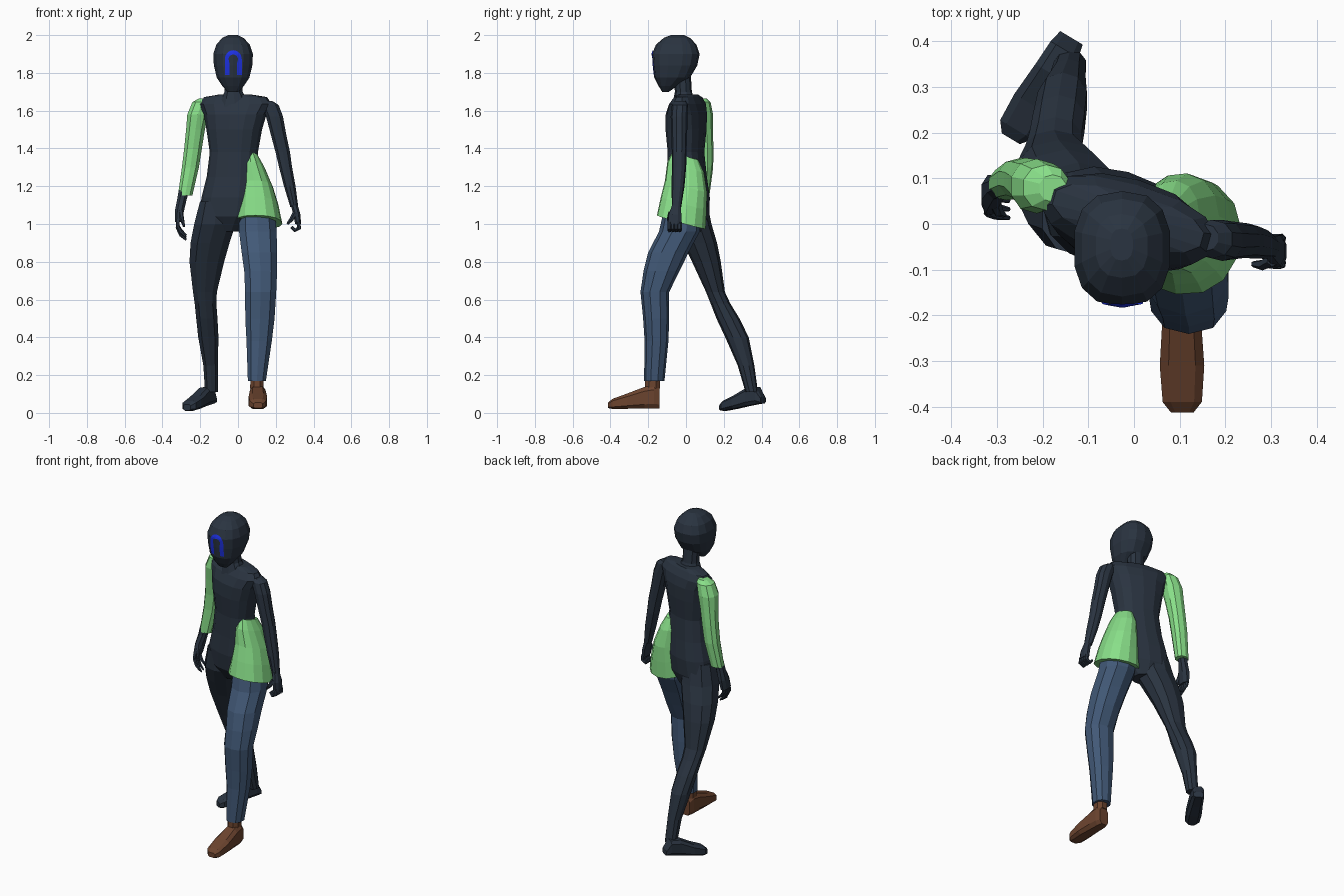
import bpy, math
from mathutils import Vector
from mathutils.bvhtree import BVHTree


def material(name, rgb):
    m = bpy.data.materials.new(name)
    m.diffuse_color = (*rgb, 1)
    return m


DARK = material("charcoal", (0.023, 0.034, 0.052))
GREEN = material("light_green", (0.25, 0.74, 0.25))
DENIM = material("denim_blue", (0.054, 0.1, 0.185))
BROWN = material("brown", (0.15, 0.058, 0.028))
BLUE = material("bright_blue", (0.012, 0.03, 0.75))


def make(name, verts, faces, mat):
    me = bpy.data.meshes.new(name)
    me.from_pydata(verts, [], faces)
    me.materials.append(mat)
    ob = bpy.data.objects.new(name, me)
    bpy.context.collection.objects.link(ob)
    return ob


def skin(name, rings, mat):
    """Bridge equal-sized point rings and cap both ends."""
    n = len(rings[0])
    verts = [p for r in rings for p in r]
    faces = [(i * n + j, i * n + (j + 1) % n, (i + 1) * n + (j + 1) % n, (i + 1) * n + j)
             for i in range(len(rings) - 1) for j in range(n)]
    faces += [tuple(reversed(range(n))), tuple(range(len(verts) - n, len(verts)))]
    ob = make(name, verts, faces, mat)
    import bmesh
    bm = bmesh.new()
    bm.from_mesh(ob.data)
    bmesh.ops.recalc_face_normals(bm, faces=bm.faces)
    bm.to_mesh(ob.data)
    bm.free()
    return ob


def oval(c, u, v, n, power=2.0):
    pts = []
    for k in range(n):
        a = 2 * math.pi * (k + 0.5) / n
        x, y = (math.copysign(abs(f) ** (2 / power), f) for f in (math.cos(a), math.sin(a)))
        pts.append(Vector(c) + u * x + v * y)
    return pts


def loft(name, rows, mat, n=10, yaw=0, power=2.2, tilt=0):
    """Level rings: z, centre x, centre y, half width, half depth."""
    s, c = math.sin(math.radians(yaw)), math.cos(math.radians(yaw))
    return skin(name, [oval((x, y, z), Vector((c, s, 0)) * rx, Vector((-s, c, -tilt)) * ry, n, power)
                       for z, x, y, rx, ry in rows], mat)


def tube(name, pts, radii, mat, n=6):
    """Round tube through points, rings square to the path."""
    pts, rings = [Vector(p) for p in pts], []
    for i, p in enumerate(pts):
        d = pts[min(i + 1, len(pts) - 1)] - pts[max(i - 1, 0)]
        u = d.cross(Vector((0.3, 1, 0.1))).normalized()
        rings.append(oval(p, u * radii[i], d.cross(u).normalized() * radii[i], n))
    return skin(name, rings, mat)


def foot(name, heel, toe, rows, mat):
    """Rings from heel to toe: distance, half width, bottom, top."""
    d = (Vector(toe) - Vector(heel)).normalized()
    side, rings = Vector((-d.y, d.x, 0)), []
    for t, w, b, top in rows:
        c = Vector((*(Vector(heel) + d * t), (b + top) / 2))
        rings.append(oval(c, side * w, Vector((0, 0, (top - b) / 2)), 8, 3.5))
    return skin(name, rings, mat)


# Head and neck
head = loft("head", [
    (1.70, -.026, -.108, .03, .018), (1.73, -.026, -.097, .058, .048),
    (1.775, -.026, -.073, .088, .095), (1.84, -.026, -.058, .104, .118),
    (1.90, -.026, -.054, .107, .126), (1.95, -.026, -.052, .09, .107),
    (1.985, -.027, -.048, .058, .07), (2.0, -.027, -.045, .025, .035)], DARK, 14, power=2.5)
loft("neck", [(1.62, -.018, -.01, .085, .065), (1.665, -.02, -.012, .068, .054),
              (1.70, -.024, -.014, .05, .045), (1.80, -.028, -.02, .05, .045)], DARK)

# Arch plate on the face, laid onto the head surface
tree = BVHTree.FromPolygons([v.co for v in head.data.vertices],
                            [p.vertices[:] for p in head.data.polygons])
arch = [(-.045, -.02, z, z) for z in (1.79, 1.81, 1.83, 1.85)]
for k in range(13):
    a = math.pi * (1 - k / 12)
    arch.append((.045 * math.cos(a), .025 * math.cos(a), 1.872 + .048 * math.sin(a), 1.872 + .025 * math.sin(a)))
arch += [(-o, -i, z, z) for o, i, z, _ in reversed(arch[:4])]
verts = []
for xo, xi, zo, zi in arch:
    for f in (0, .5, 1):
        x, z = -.025 + xo + (xi - xo) * f, zo + (zi - zo) * f
        hit = tree.ray_cast(Vector((x, -1, z)), Vector((0, 1, 0)))[0]
        verts.append(hit + Vector((0, -.004, 0)))
make("face_arch", verts, [(i * 3 + k, i * 3 + k + 1, i * 3 + k + 4, i * 3 + k + 3)
                          for i in range(len(arch) - 1) for k in (0, 1)], BLUE)

# Torso, twisted so the left side leads
loft("torso", [
    (.96, -.05, .025, .06, .06), (1.04, -.055, .015, .15, .10),
    (1.14, -.042, .01, .152, .108), (1.25, -.028, .005, .138, .098),
    (1.38, -.022, 0, .128, .09), (1.50, -.02, 0, .148, .10),
    (1.58, -.015, .002, .168, .098), (1.635, -.013, .008, .198, .08),
    (1.672, -.013, .012, .172, .055), (1.685, -.015, .012, .09, .045)],
    DARK, 14, yaw=-16, power=2.4)

# Half coat skirt over the left hip
loft("half_skirt", [
    (1.36, .072, -.005, .036, .07), (1.30, .08, -.002, .062, .098),
    (1.20, .10, 0, .085, .112), (1.11, .106, -.012, .107, .122),
    (1.01, .110, -.025, .124, .13)], GREEN, 14, yaw=-8, tilt=.28)

# Left leg, forward, with trousers
loft("left_trouser_leg", [
    (1.06, .10, -.02, .10, .10), (.96, .105, -.035, .104, .108),
    (.85, .113, -.093, .098, .107), (.75, .12, -.13, .091, .095),
    (.64, .12, -.165, .086, .076), (.50, .116, -.158, .081, .069),
    (.38, .112, -.156, .07, .063), (.17, .10, -.168, .05, .054)], DENIM)
loft("left_ankle", [(.22, .1, -.176, .037, .04), (.13, .1, -.178, .038, .043)], BROWN, 8)
foot("left_shoe", (.104, -.14), (.106, -.41), [
    (0, .032, .022, .13), (.03, .042, .02, .15), (.08, .045, .02, .14),
    (.17, .051, .02, .105), (.25, .045, .02, .075), (.273, .026, .025, .055)], BROWN)

# Right leg, trailing
loft("right_leg", [
    (1.12, -.115, .02, .09, .09), (1.0, -.122, .035, .115, .10),
    (.90, -.148, .073, .108, .091), (.80, -.165, .108, .096, .076),
    (.64, -.175, .156, .066, .05), (.58, -.172, .182, .06, .052),
    (.50, -.165, .222, .059, .061), (.40, -.157, .27, .056, .062),
    (.25, -.145, .318, .04, .044), (.11, -.14, .348, .036, .033)], DARK)
foot("right_foot", (-.137, .408), (-.265, .195), [
    (0, .03, .05, .085), (.03, .037, .045, .14), (.09, .04, .035, .135),
    (.17, .046, .02, .092), (.235, .043, .01, .065), (.258, .024, .012, .045)], DARK)

# Right arm with green sleeve
loft("right_sleeve", [
    (1.665, -.178, .078, .03, .03), (1.645, -.192, .08, .052, .05),
    (1.58, -.213, .083, .058, .06), (1.50, -.225, .09, .052, .053),
    (1.40, -.238, .098, .049, .047), (1.30, -.252, .10, .047, .044),
    (1.15, -.28, .088, .04, .036)], GREEN)
loft("right_hand", [(1.18, -.285, .085, .03, .028), (1.13, -.297, .08, .027, .028),
                    (1.07, -.31, .07, .026, .04), (1.01, -.318, .06, .018, .042)], DARK, 8)

# Left arm, hanging
loft("left_arm", [
    (1.65, .155, -.03, .03, .03), (1.63, .17, -.033, .047, .042),
    (1.57, .193, -.036, .047, .045), (1.48, .213, -.036, .043, .042),
    (1.38, .237, -.036, .04, .039), (1.30, .252, -.037, .036, .038),
    (1.20, .274, -.042, .032, .034), (1.09, .298, -.05, .022, .025)], DARK)
loft("left_palm", [(1.11, .295, -.05, .02, .022), (1.05, .312, -.058, .02, .036),
                   (1.0, .318, -.06, .017, .038)], DARK, 8)

# Fingers: loose on the right hand, curled on the left
for k in range(4):
    y = .09 - k * .019
    drop = (.025, .005, 0, .015)[k]
    tube(f"right_finger_{k + 1}", [(-.318, y, 1.02), (-.32, y - .008, .98 + drop * .5),
         (-.302, y - .015, .94 + drop), (-.274, y - .02, .915 + drop)], (.01, .01, .009, .005), DARK)
    y = -.087 + k * .018
    tube(f"left_finger_{k + 1}", [(.32, y, 1.01), (.323, y, .978), (.30, y, .966),
         (.283, y, .985)], (.011, .012, .011, .008), DARK)
tube("right_thumb", [(-.305, .045, 1.07), (-.298, .028, 1.03), (-.285, .02, .985)], (.014, .012, .006), DARK)
tube("left_thumb", [(.303, -.08, 1.06), (.283, -.09, 1.025), (.262, -.088, 1.0)], (.014, .012, .007), DARK)
